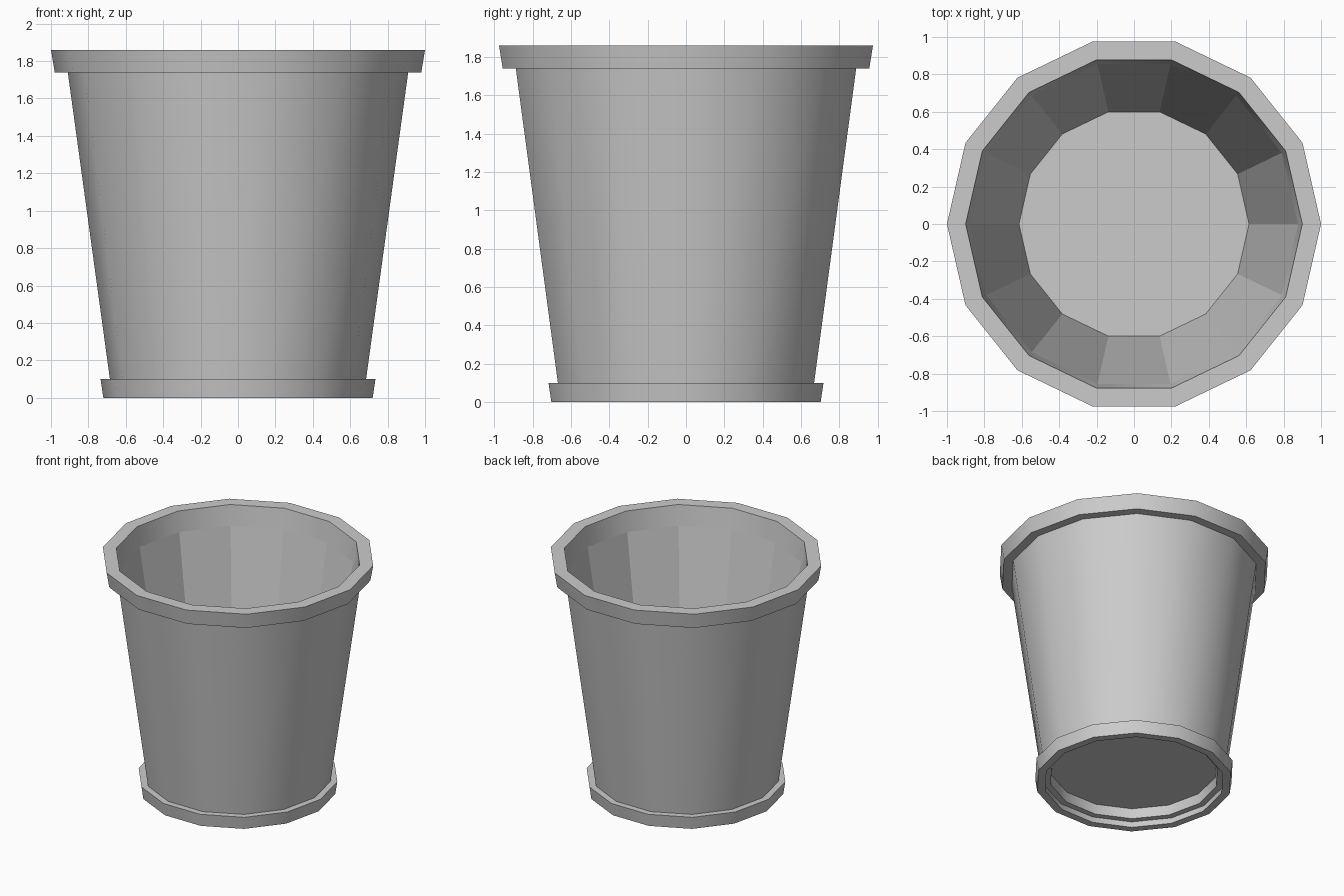
import bpy, bmesh
from math import cos, sin, tau, radians

if "Cube" in bpy.data.objects:
    bpy.data.objects.remove(bpy.data.objects["Cube"])

SIDES = 14


def lathe(name, profile, cap_start=False, cap_end=False, closed=False, smooth=True):
    """Revolve (radius, z) points around z; solid lies left of the profile."""
    bm = bmesh.new()
    rings = [[bm.verts.new((r * cos(tau * i / SIDES), r * sin(tau * i / SIDES), z))
              for i in range(SIDES)] for r, z in profile]
    pairs = list(zip(rings, rings[1:]))
    if closed:
        pairs.append((rings[-1], rings[0]))
    for a, b in pairs:
        for i in range(SIDES):
            j = (i + 1) % SIDES
            bm.faces.new((a[i], a[j], b[j], b[i]))
    if cap_start:
        bm.faces.new(rings[0][::-1])
    if cap_end:
        bm.faces.new(rings[-1])
    mesh = bpy.data.meshes.new(name)
    bm.to_mesh(mesh)
    bm.free()
    obj = bpy.data.objects.new(name, mesh)
    bpy.context.collection.objects.link(obj)
    if smooth:
        bpy.ops.object.select_all(action='DESELECT')
        obj.select_set(True)
        bpy.context.view_layer.objects.active = obj
        bpy.ops.object.shade_smooth_by_angle(angle=radians(30))
    return obj


# Tapered outer wall with the recessed underside
lathe("outer_wall", [(0.615, 0.13), (0.62, 0.05), (0.678, 0.05), (0.91, 1.74)],
      cap_start=True)

# Overhanging top rim, continuing a little way down inside
lathe("top_rim", [(0.91, 1.74), (0.98, 1.74), (1.0, 1.86), (0.90, 1.86), (0.877, 1.70)])

# Faceted inside wall and floor
lathe("inner_wall_and_floor", [(0.877, 1.70), (0.615, 0.14)], cap_end=True, smooth=False)

# Flared ring around the foot
lathe("base_ring", [(0.66, 0.0), (0.72, 0.0), (0.735, 0.10), (0.675, 0.10)], closed=True)
